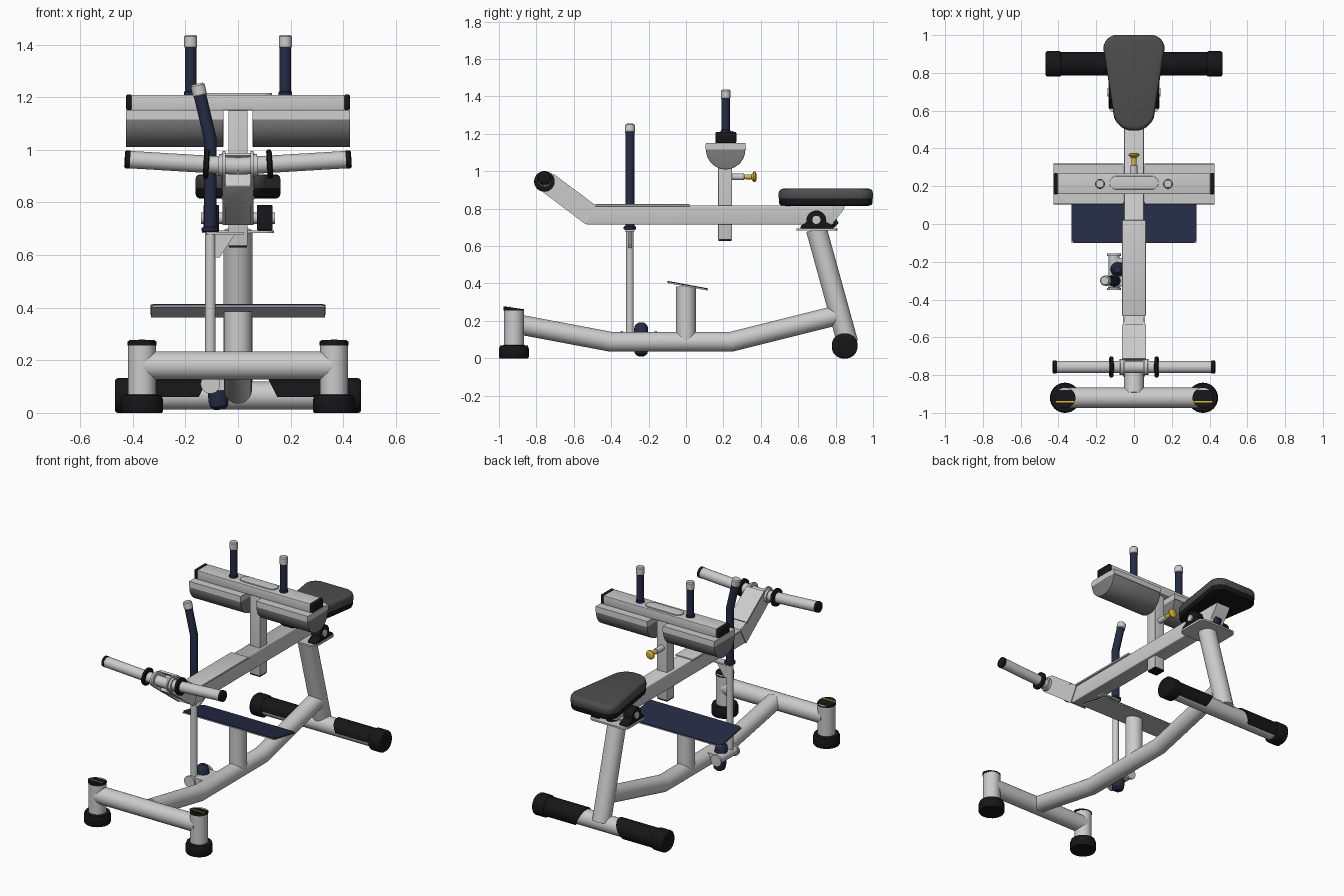
import bpy, bmesh
from math import sin, cos, pi, radians
from mathutils import Vector as V

if "Cube" in bpy.data.objects:
    bpy.data.objects.remove(bpy.data.objects["Cube"])


def material(name, rgb):
    m = bpy.data.materials.new(name)
    m.diffuse_color = (*rgb, 1)
    m.use_nodes = True
    m.node_tree.nodes["Principled BSDF"].inputs["Base Color"].default_value = m.diffuse_color
    return m


NAVY = material("navy", (0.018, 0.024, 0.058))
BLACK = material("black", (0.008, 0.008, 0.009))
DARK = material("dark_vinyl", (0.075, 0.075, 0.078))
MID = material("pad_grey", (0.2, 0.2, 0.2))
GOLD = material("yellow", (0.75, 0.5, 0.03))


def loft(name, rings, mat=None, mirror=False, bevel=0):
    """Skin a list of equal-length point rings and cap both ends."""
    bm = bmesh.new()
    rows = [[bm.verts.new(p) for p in r] for r in rings]
    n = len(rows[0])
    for a, b in zip(rows, rows[1:]):
        for i in range(n):
            j = (i + 1) % n
            bm.faces.new((a[i], a[j], b[j], b[i]))
    bm.faces.new(rows[0])
    bm.faces.new(rows[-1])
    bmesh.ops.recalc_face_normals(bm, faces=bm.faces)
    if bevel:
        edges = [e for e in bm.edges if e.calc_face_angle(0) > radians(40)]
        bmesh.ops.bevel(bm, geom=edges, offset=bevel, segments=3, profile=0.5,
                        affect='EDGES', clamp_overlap=True)
    me = bpy.data.meshes.new(name)
    bm.to_mesh(me)
    bm.free()
    ob = bpy.data.objects.new(name, me)
    bpy.context.collection.objects.link(ob)
    if mat:
        me.materials.append(mat)
    if mirror:
        ob.modifiers.new("mirror", 'MIRROR')
    return ob


def frame(d):
    u = V((0, 1, 0)) if abs(d.x) > 0.8 else V((1, 0, 0))
    v = d.cross(u).normalized()
    return v.cross(d).normalized(), v


def circle(r, n=32):
    return [(r * cos(2 * pi * i / n), r * sin(2 * pi * i / n)) for i in range(n)]


def sweep(name, path, section, mat=None, **k):
    """Sweep a section along a path with mitred bends; a number means round."""
    if not isinstance(section, list):
        section = circle(section)
    P = [V(p) for p in path]
    D = [(b - a).normalized() for a, b in zip(P, P[1:])]
    u, v = frame(D[0])
    rings = [[P[0] + u * a + v * b for a, b in section]]
    for i, d in enumerate(D):
        nrm = (d + D[min(i + 1, len(D) - 1)]).normalized()
        rings.append([q + d * ((P[i + 1] - q).dot(nrm) / d.dot(nrm)) for q in rings[-1]])
    return loft(name, rings, mat, **k)


def lathe(name, origin, axis, profile, mat=None, **k):
    """Turned part: profile is (radius, distance along axis)."""
    o, d = V(origin), V(axis).normalized()
    u, v = frame(d)
    return loft(name, [[o + d * h + u * a + v * b for a, b in circle(r)] for r, h in profile], mat, **k)


def prism(name, pts, axis, lo, hi, mat=None, **k):
    put = {'x': lambda a, b, t: (t, a, b), 'y': lambda a, b, t: (a, t, b),
           'z': lambda a, b, t: (a, b, t)}[axis]
    return loft(name, [[put(a, b, t) for a, b in pts] for t in (lo, hi)], mat, **k)


def rect(a0, a1, b0, b1):
    return [(a0, b0), (a1, b0), (a1, b1), (a0, b1)]


def rounded(pts, r, n=6):
    out = []
    for i, p in enumerate(pts):
        p, a, b = V(p), V(pts[i - 1]), V(pts[(i + 1) % len(pts)])
        s, e = p + (a - p).normalized() * r, p + (b - p).normalized() * r
        for t in (j / n for j in range(n + 1)):
            out.append(tuple(s * (1 - t) ** 2 + p * 1.2 * t * (1 - t) + (s + e) * 0.4 * t * (1 - t) + e * t * t))
    return out


def arc(cy, cz, r, a0, a1, n=16):
    return [(cy + r * cos(radians(a0 + (a1 - a0) * i / n)),
             cz + r * sin(radians(a0 + (a1 - a0) * i / n))) for i in range(n + 1)]


# Base frame tubes
sweep("base_spine", [(0, -0.9, 0.182), (0, -0.4, 0.088), (0, 0.24, 0.088), (0, 0.8, 0.228)], 0.053)
sweep("front_crossbar", [(-0.36, -0.92, 0.18), (0.36, -0.92, 0.18)], 0.054)
sweep("rear_crossbar", [(-0.42, 0.848, 0.066), (0.42, 0.848, 0.066)], 0.053)
sweep("rear_upright", [(0, 0.865, 0.08), (0, 0.697, 0.69)], 0.056)
sweep("footplate_post", [(0, 0, 0.09), (0, 0, 0.385)], 0.053)

# Front posts, rubber feet and caps
lathe("front_post", (0.365, -0.92, 0), (0, 0, 1), [(0.053, 0.04), (0.053, 0.264)], mirror=True)
lathe("front_foot", (0.365, -0.92, 0), (0, 0, 1),
      [(0.076, 0), (0.08, 0.008), (0.08, 0.05), (0.074, 0.068), (0.056, 0.07)], BLACK, mirror=True)
loft("front_post_cap", [[(0.365 + a, -0.92 + b, z - s * b) for a, b in circle(0.055)]
                        for z, s in ((0.256, 0), (0.27, 0.15))], BLACK, mirror=True)
prism("front_cap_stripe", rect(0.315, 0.415, -0.945, -0.937), 'z', 0.265, 0.277, GOLD, mirror=True)

# Rear rubber ends and wrap-around sleeves
prism("rear_foot", rounded(rect(0.78, 0.916, 0, 0.132), 0.05), 'x', 0.385, 0.468, BLACK, mirror=True, bevel=0.012)
shell = arc(0.848, 0.066, 0.062, 185, -50, 24) + arc(0.848, 0.066, 0.05, -50, 185, 24)
loft("rear_sleeve", [[(0.115 + (0.128 - z) * 0.5, y, z) for y, z in shell],
                     [(0.395, y, z) for y, z in shell]], BLACK, mirror=True)

# Tilted foot plate
tilt = [(-0.1, 0.402), (0.116, 0.362)]
prism("footplate_base", tilt + [(0.116, 0.368), (-0.1, 0.408)], 'x', -0.33, 0.33)
top_out = rounded(rect(-0.332, 0.332, -0.1, 0.117), 0.02)
loft("footplate_tread", [[(x, y, 0.3895 - 0.185 * y + h) for x, y in top_out] for h in (0, 0.006)], NAVY)

# Rocking beam with forked front end
beam = rect(-0.052, 0.052, -0.051, 0.051)
sweep("rocking_beam", [(0, 0.79, 0.766), (0, -0.51, 0.766), (0, -0.70, 0.905)], beam, bevel=0.006)
prism("beam_rear_end", [(0.78, 0.715), (0.76, 0.715), (0.76, 0.817), (0.85, 0.817), (0.84, 0.79)], 'x', -0.05, 0.05)
prism("beam_top_plate", rect(-0.063, 0.063, -0.485, 0.02), 'z', 0.812, 0.824, bevel=0.003)
sweep("bend_top_plate", [(0, -0.535, 0.85), (0, -0.715, 0.983)], rect(-0.063, 0.063, -0.006, 0.006))
prism("fork_plate", arc(-0.757, 0.945, 0.05, 55, 235) + [(-0.535, 0.715), (-0.48, 0.817)],
      'x', 0.047, 0.058, mirror=True)

# Weight horns
sweep("weight_horn", [(0, -0.757, 0.938), (0.415, -0.757, 0.963)], 0.033, mirror=True)
ax = (0.415, 0, 0.025)
lathe("horn_cap", (0.41, -0.757, 0.963), ax, [(0.034, 0), (0.035, 0.004), (0.034, 0.017), (0.028, 0.021)], BLACK, mirror=True)
lathe("horn_collar", (0.11, -0.757, 0.945), ax, [(0.05, 0), (0.055, 0.004), (0.055, 0.017), (0.045, 0.021)], BLACK, mirror=True)
lathe("horn_sleeve", (0.055, -0.757, 0.941), ax, [(0.042, 0), (0.042, 0.02)], mirror=True)

# Pivot under the seat
prism("pivot_plate", rounded(rect(-0.136, 0.136, 0.59, 0.81), 0.03), 'z', 0.683, 0.694)
prism("pivot_bearing", [(0.61, 0.694), (0.79, 0.694), (0.785, 0.71)] + arc(0.697, 0.737, 0.053, -10, 190) + [(0.615, 0.71)],
      'x', 0.072, 0.132, BLACK, mirror=True, bevel=0.005)
lathe("pivot_shaft", (-0.14, 0.697, 0.74), (1, 0, 0), [(0.022, 0), (0.022, 0.28)])
lathe("beam_bumper", (0, 0.73, 0.705), (0, 0.8, 0.4), [(0.028, 0), (0.032, 0.01), (0.032, 0.06), (0.022, 0.085)], NAVY)

# Seat
outline = rounded([(-0.095, 0.495), (0.095, 0.495), (0.173, 1.0), (-0.173, 1.0)], 0.07, 8)


def seat_part(name, steps, mat):
    loft(name, [[(x * s, 0.75 + (y - 0.75) * s, z) for x, y in outline] for s, z in steps], mat)


seat_part("seat_base", [(0.9, 0.815), (0.97, 0.82), (0.99, 0.83), (0.99, 0.856)], BLACK)
seat_part("seat_cushion", [(0.98, 0.85), (1, 0.858), (1, 0.882), (0.985, 0.896), (0.95, 0.904), (0.9, 0.907)], DARK)

# Knee pads with their post and top bar
prism("knee_pad_post", rect(-0.037, 0.037, 0.172, 0.246), 'z', 0.635, 1.17, bevel=0.004)
prism("post_end_cap", rect(-0.035, 0.035, 0.174, 0.244), 'z', 0.628, 0.636, BLACK)
prism("knee_pad", [(0.107, 1.118)] + arc(0.212, 1.115, 0.105, 180, 360, 24) + [(0.317, 1.118)],
      'x', 0.056, 0.426, MID, mirror=True, bevel=0.004)
prism("knee_pad_board", [(0.104, 1.116), (0.32, 1.116), (0.318, 1.152), (0.106, 1.152)], 'x', 0.056, 0.426, mirror=True)
prism("top_bar", rect(0.158, 0.268, 1.15, 1.208), 'x', -0.405, 0.405, bevel=0.004)
prism("top_bar_cap", rect(0.157, 0.269, 1.151, 1.21), 'x', 0.403, 0.426, BLACK, mirror=True, bevel=0.007)
prism("top_bar_plaque", rounded(rect(-0.13, 0.13, 0.183, 0.253), 0.03), 'z', 1.205, 1.216, bevel=0.003)

# Upright hand grips
up = (0, 0, 1)
lathe("hand_grip", (0.18, 0.212, 1.2), up, [(0.026, 0), (0.026, 0.02), (0.022, 0.022), (0.022, 0.19)], NAVY, mirror=True)
lathe("hand_grip_end", (0.18, 0.212, 1.388), up, [(0.022, 0), (0.025, 0.003), (0.025, 0.042), (0.02, 0.048)], mirror=True)

# Height adjustment pin
lathe("pin_shaft", (0, 0.24, 0.97), (0, 1, 0), [(0.018, 0), (0.018, 0.07), (0.012, 0.072), (0.012, 0.11)])
lathe("pin_knob", (0, 0.32, 0.97), (0, 1, 0), [(0.013, 0), (0.013, 0.03), (0.028, 0.042), (0.028, 0.05), (0.018, 0.056)], GOLD)

# Release lever on the left
sweep("lever_rod", [(-0.105, -0.3, 0.11), (-0.105, -0.3, 0.72)], 0.02)
lathe("lever_flange", (-0.105, -0.3, 0.688), up, [(0.03, 0), (0.033, 0.004), (0.033, 0.014), (0.026, 0.02)], NAVY)
sweep("lever_grip", [(-0.105, -0.3, 0.7), (-0.105, -0.3, 1.04), (-0.145, -0.3, 1.21)], 0.024, NAVY)
lathe("lever_grip_end", (-0.144, -0.3, 1.205), (-0.04, 0, 0.17), [(0.024, 0), (0.027, 0.004), (0.027, 0.04), (0.021, 0.047)])
prism("lever_stop_gusset", [(-0.09, 0.59), (-0.07, 0.59), (-0.01, 0.68), (-0.09, 0.68)], 'y', -0.308, -0.292)
prism("lever_stop_plate", rect(-0.12, 0.02, -0.325, -0.275), 'z', 0.678, 0.688)
lathe("lever_pivot", (-0.105, -0.35, 0.11), (0, 1, 0),
      [(0.037, 0), (0.037, 0.012), (0.029, 0.013), (0.029, 0.18), (0.037, 0.181), (0.037, 0.195)])
prism("lever_pivot_bracket", rect(-0.1, -0.02, 0.085, 0.135), 'y', -0.33, -0.18)
lathe("lever_bumper", (-0.07, -0.24, 0.012), (-0.02, 0, 0.18),
      [(0.018, 0), (0.033, 0.012), (0.038, 0.03), (0.038, 0.145), (0.033, 0.165), (0.018, 0.178)], NAVY)

# Smooth round surfaces, keep hard edges
for ob in bpy.context.collection.objects:
    ob.select_set(True)
    bpy.context.view_layer.objects.active = ob
bpy.ops.object.shade_smooth_by_angle(angle=radians(35))
